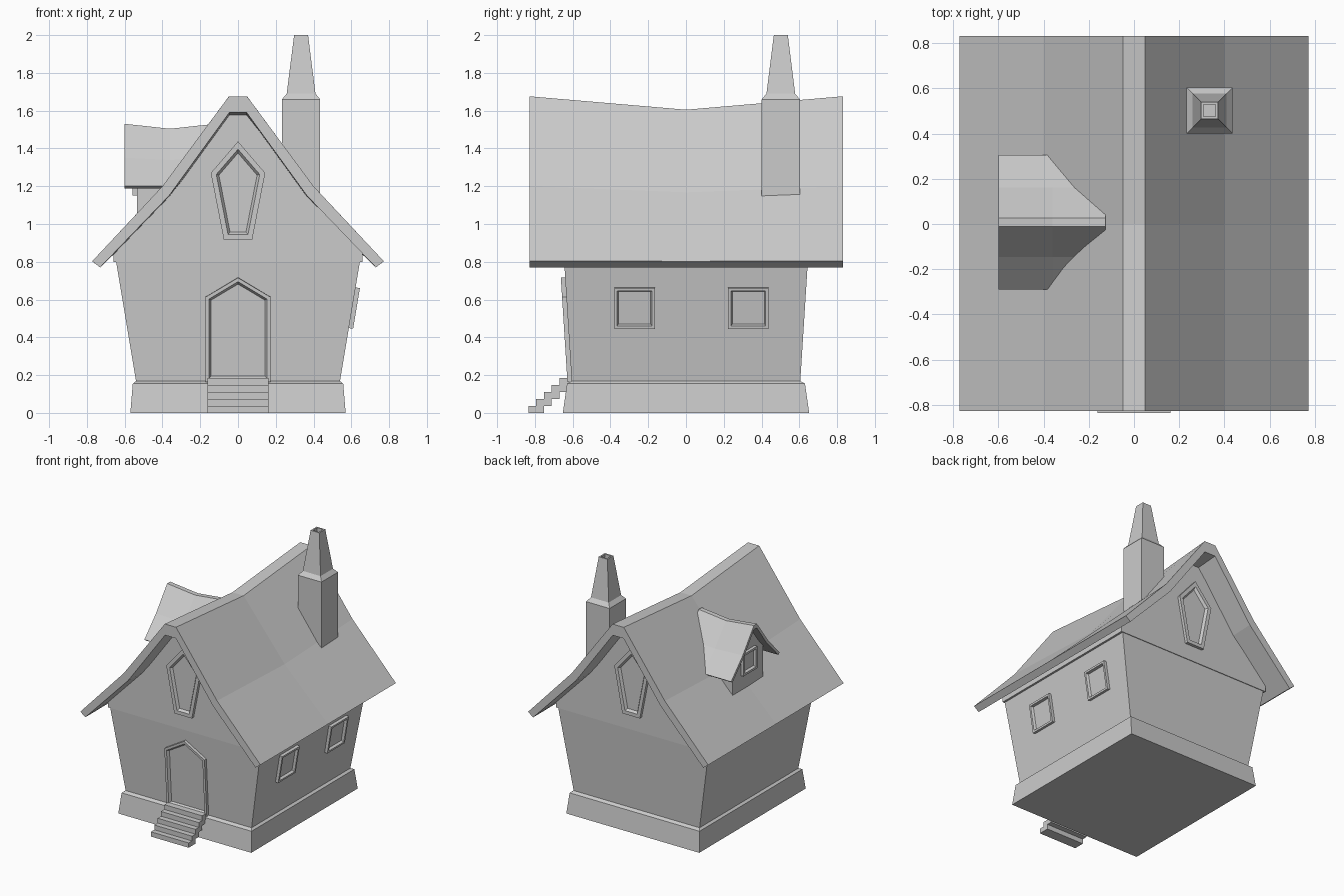
import bpy, bmesh
from mathutils import Vector, Matrix

if "Cube" in bpy.data.objects:
    bpy.data.objects.remove(bpy.data.objects["Cube"])


def loft(name, rings):
    """Skin a stack of closed rings and cap both ends."""
    bm = bmesh.new()
    vs = [[bm.verts.new(p) for p in r] for r in rings]
    n = len(vs[0])
    for a, b in zip(vs, vs[1:]):
        for i in range(n):
            j = (i + 1) % n
            bm.faces.new((a[i], a[j], b[j], b[i]))
    bm.faces.new(vs[0][::-1])
    bm.faces.new(vs[-1])
    bmesh.ops.recalc_face_normals(bm, faces=bm.faces)
    me = bpy.data.meshes.new(name)
    bm.to_mesh(me)
    bm.free()
    ob = bpy.data.objects.new(name, me)
    bpy.context.collection.objects.link(ob)
    return ob


def rect(hx, hy, z, cx=0, cy=0):
    return [(cx - hx, cy - hy, z), (cx + hx, cy - hy, z),
            (cx + hx, cy + hy, z), (cx - hx, cy + hy, z)]


def mirrored(half):
    return half + [(-u, z) for u, z in reversed(half)]


def sagged(name, prof, stations, place, z0, height, sag, mid, reach):
    """Sweep a profile along the ridge, dipping its upper part in the middle."""
    def drop(z, t):
        return sag * (1 - abs(t - mid) / reach) * max(0, (z - z0) / height)
    return loft(name, [[place(u, t, z - drop(z, t)) for u, z in prof]
                       for t in stations])


def inset(poly, d):
    """Offset a counter-clockwise convex polygon inwards."""
    out = []
    for i, p in enumerate(poly):
        p = Vector(p)
        e1 = (p - Vector(poly[i - 1])).normalized()
        e2 = (Vector(poly[(i + 1) % len(poly)]) - p).normalized()
        n1, n2 = Vector((-e1.y, e1.x)), Vector((-e2.y, e2.x))
        out.append(p + d * (n1 + n2) / (1 + n1.dot(n2)))
    return out


def frame(name, poly, origin, u, up, d1, d2):
    """Raised frame with a bevelled recess, lying on a (tilted) wall."""
    u, v = Vector(u), Vector(up).normalized()
    n = u.cross(v)
    o = Vector(origin)
    layers = [(0, -0.02), (0, 0.023), (d1, 0.023), (d2, 0.004)]
    return loft(name, [[o + u * a + v * b + n * h for a, b in inset(poly, d)]
                       for d, h in layers])


def along_y(u, t, z):
    return (u, t, z)


def along_x(u, t, z):
    return (t, u + 0.007, z)


# Walls: flared plinth, then walls widening upwards
loft("walls", [rect(0.57, 0.652, 0), rect(0.557, 0.63, 0.155),
               rect(0.54, 0.605, 0.168), rect(0.645, 0.645, 0.8)])

# Gable block under the roof
main = dict(z0=0.8, height=0.876, sag=0.071, mid=0, reach=0.83)
sagged("gables", mirrored([(0.66, 0.798), (0.66, 0.855), (0.37, 1.165), (0.05, 1.6)]),
       (-0.65, 0, 0.65), along_y, **main)

# Main roof
roof = mirrored([(0.73, 0.77), (0.772, 0.803), (0.4, 1.2), (0.048, 1.676)])
under = [(-0.73, 0.77), (-0.365, 1.15), (-0.046, 1.59),
         (0.046, 1.59), (0.365, 1.15)]
roof_profile = roof[:-1] + under
sagged("roof", roof_profile, (-0.828, 0, 0.831), along_y, **main)

# Dormer: small copy of the roof turned sideways, with its own wall
small = dict(z0=1.2, height=0.33, sag=0.026, mid=-0.36, reach=0.24)
sagged("dormer_roof", [(u * 0.385, 1.2 + (z - 0.8) * 0.377) for u, z in roof_profile],
       (-0.6, -0.36, -0.127), along_x, **small)
sagged("dormer_wall", mirrored([(0.185, 1.0), (0.185, 1.287), (0.142, 1.337), (0.018, 1.503)]),
       (-0.535, -0.36, -0.15), along_x, **small)
square = [(-0.085, 0), (0.085, 0), (0.085, 0.17), (-0.085, 0.17)]
frame("dormer_window", square, (-0.535, 0.007, 1.15), (0, -1, 0), (0, 0, 1), 0.016, 0.024)

# Side windows on the right wall
pane = [(-0.107, 0.285), (0.107, 0.285), (0.107, 0.503), (-0.107, 0.503)]
for i, y in enumerate((-0.272, 0.33)):
    frame(f"side_window_{i + 1}", pane, (0.54, y, 0.168), (0, 1, 0),
          (0.105, 0, 0.632), 0.015, 0.022)

# Pointed windows in both gables
kite = [(-0.075, 0.917), (0.075, 0.917), (0.144, 1.27), (0, 1.437), (-0.144, 1.27)]
frame("front_gable_window", kite, (0, -0.65, 0), (1, 0, 0), (0, 0, 1), 0.027, 0.04)
frame("back_gable_window", kite, (0, 0.65, 0), (-1, 0, 0), (0, 0, 1), 0.027, 0.04)

# Front door
door = [(-0.172, -0.003), (0.172, -0.003), (0.172, 0.447), (0, 0.55), (-0.172, 0.447)]
frame("front_door", door, (0, -0.605, 0.168), (1, 0, 0), (0, -0.04, 0.632), 0.018, 0.03)

# Overlapping steps up to the door
for i in range(5):
    y0 = -0.835 + 0.041 * i
    y1 = y0 + (0.082 if i < 4 else 0.1)
    loft(f"step_{i + 1}", [rect(0.162, (y1 - y0) / 2, z, 0, (y0 + y1) / 2)
                           for z in (0.037 * i, 0.037 * (i + 1))])

# Chimney: shaft, shoulder, tapering stack and hollow flue
loft("chimney", [rect(h, h, z, 0.334, 0.502) for h, z in
                 ((0.101, 1.0), (0.101, 1.66), (0.076, 1.69),
                  (0.037, 2.0), (0.026, 2.0), (0.026, 1.88))])
